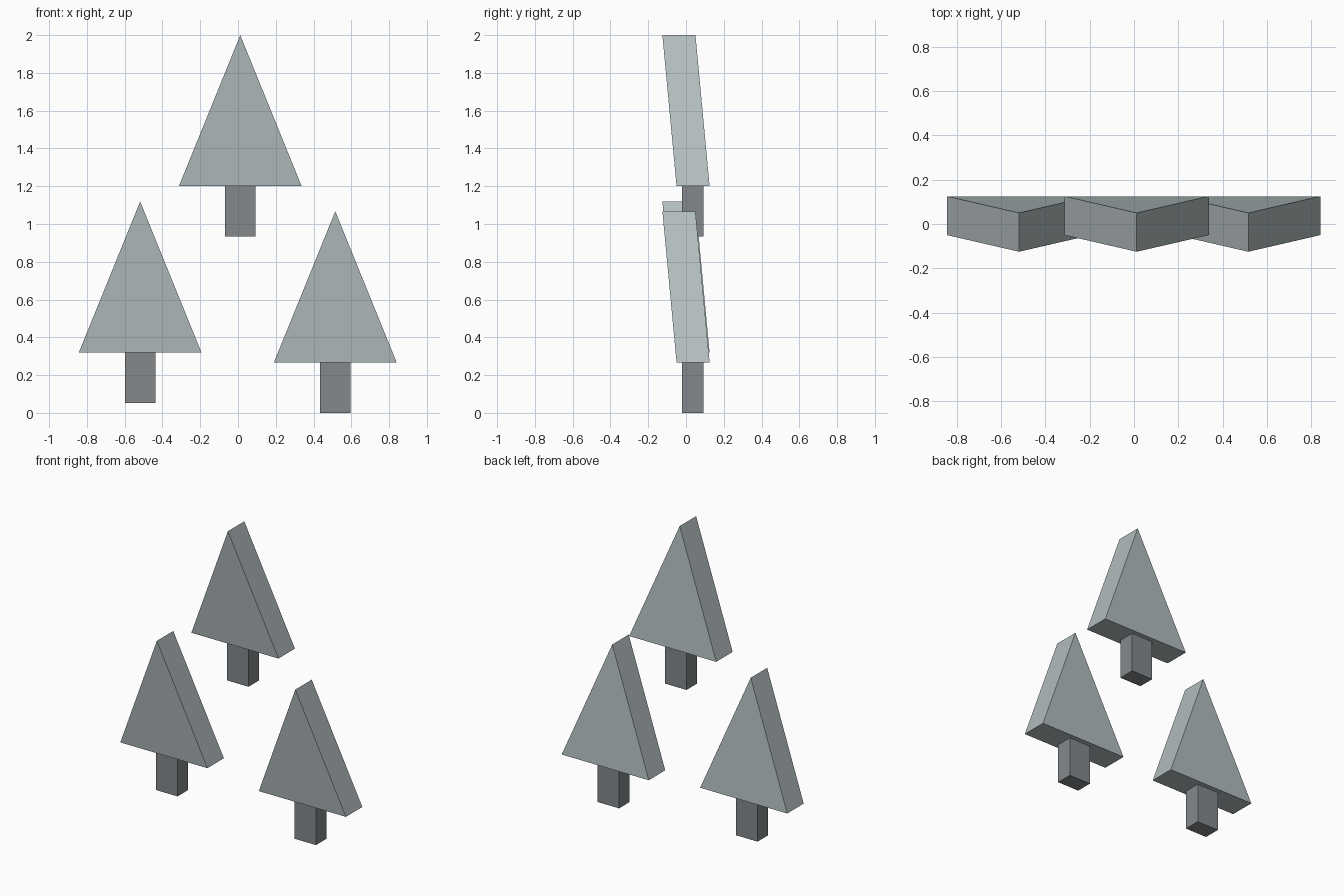
import bpy

if "Cube" in bpy.data.objects:
    bpy.data.objects.remove(bpy.data.objects["Cube"])


def material(name, color):
    mat = bpy.data.materials.new(name)
    mat.diffuse_color = (*color, 1.0)
    mat.use_nodes = True
    mat.node_tree.nodes["Principled BSDF"].inputs["Base Color"].default_value = mat.diffuse_color
    return mat


FOLIAGE = material("foliage_grey", (0.45, 0.51, 0.52))
TRUNK = material("trunk_grey", (0.23, 0.25, 0.26))


def prism(name, front, back, mat):
    """Closed solid joining a front outline to a matching back outline."""
    n = len(front)
    faces = [list(range(n)), list(range(2 * n - 1, n - 1, -1))]
    for i in range(n):
        j = (i + 1) % n
        faces.append([i, i + n, j + n, j])
    mesh = bpy.data.meshes.new(name)
    mesh.from_pydata(front + back, [], faces)
    mesh.materials.append(mat)
    obj = bpy.data.objects.new(name, mesh)
    bpy.context.collection.objects.link(obj)
    return obj


def tree(label, x, z):
    """Flat tree: x is the centre line, z the bottom of the trunk."""
    base, tip = z + 0.267, z + 1.067
    # Foliage: triangle slab leaning forward towards the tip
    def triangle(y_base):
        return [(x - 0.325, y_base, base), (x + 0.325, y_base, base),
                (x, y_base - 0.075, tip)]
    prism("foliage_" + label, triangle(-0.05), triangle(0.125), FOLIAGE)

    # Trunk: upright square post
    def rectangle(y):
        return [(x - 0.081, y, z), (x + 0.081, y, z),
                (x + 0.081, y, base), (x - 0.081, y, base)]
    prism("trunk_" + label, rectangle(-0.02), rectangle(0.093), TRUNK)


for label, x, z in [("left", -0.518, 0.052), ("right", 0.515, 0.0), ("top", 0.012, 0.933)]:
    tree(label, x, z)
